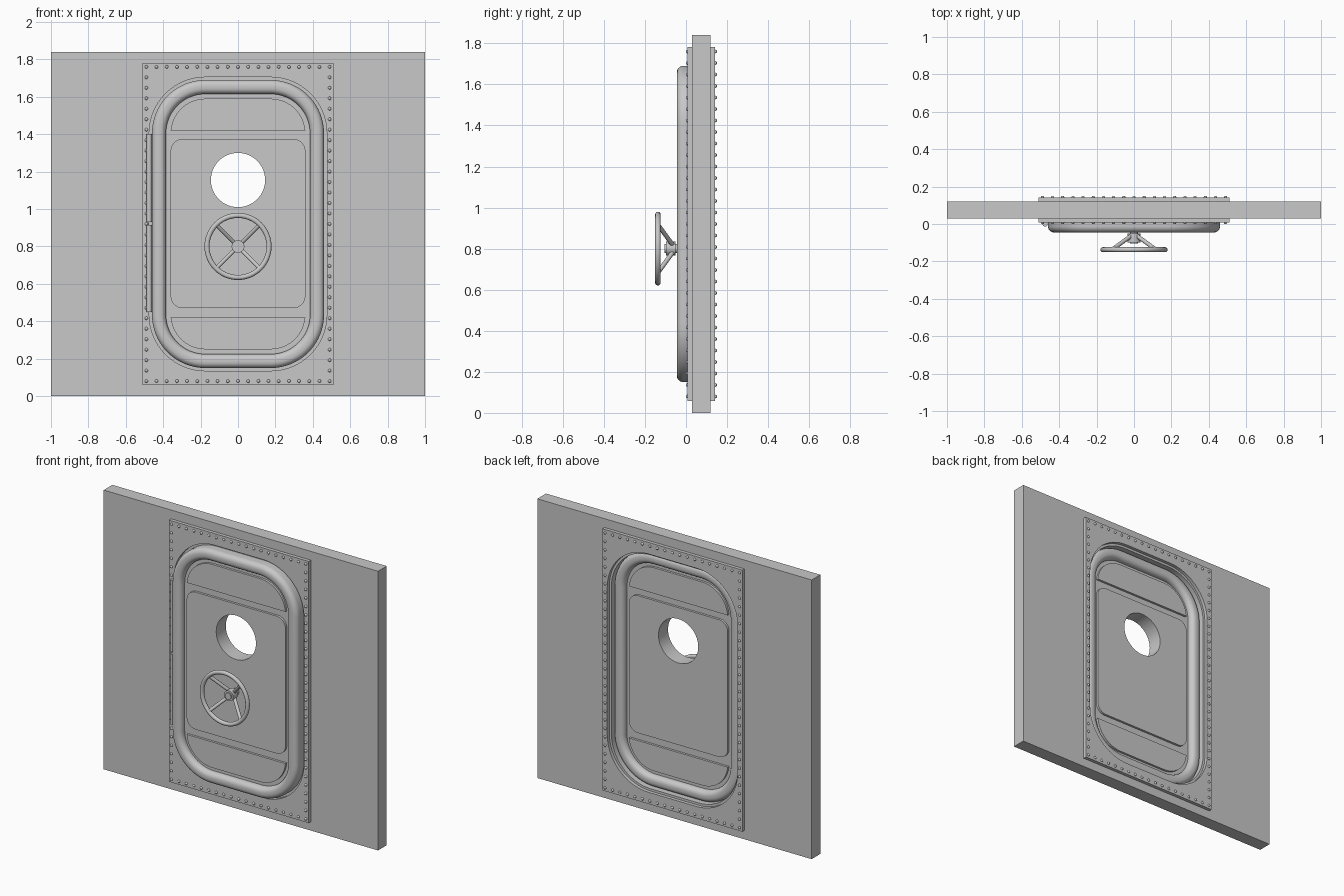
import bpy, bmesh, math
from mathutils import Vector, Matrix

cube = bpy.data.objects.get("Cube")
if cube:
    bpy.data.objects.remove(cube, do_unlink=True)

steel = bpy.data.materials.new("light grey steel")
steel.use_nodes = True
GREY = (0.58, 0.58, 0.58, 1)
steel.diffuse_color = GREY
steel.node_tree.nodes["Principled BSDF"].inputs["Base Color"].default_value = GREY

MID = 0.92        # height of the door centre
PORT = 1.155      # height of the porthole centre
HUB = 0.80        # height of the wheel centre
SEG = 16          # segments per rounded corner


def finish(bm, name):
    bmesh.ops.remove_doubles(bm, verts=bm.verts, dist=1e-5)
    bmesh.ops.recalc_face_normals(bm, faces=bm.faces)
    mesh = bpy.data.meshes.new(name)
    bm.to_mesh(mesh)
    bm.free()
    mesh.materials.append(steel)
    ob = bpy.data.objects.new(name, mesh)
    bpy.context.collection.objects.link(ob)
    bpy.ops.object.select_all(action='DESELECT')
    bpy.context.view_layer.objects.active = ob
    ob.select_set(True)
    bpy.ops.object.shade_smooth_by_angle(angle=math.radians(35))
    return ob


def outline(hw, hh, r, cz=MID):
    """Rounded rectangle as (x, z) points; r = hw = hh gives a circle."""
    pts = []
    for q, (sx, sz) in enumerate([(1, 1), (-1, 1), (-1, -1), (1, -1)]):
        for i in range(SEG + 1):
            a = math.pi / 2 * (q + i / SEG)
            pts.append((sx * (hw - r) + r * math.cos(a), cz + sz * (hh - r) + r * math.sin(a)))
    return pts


def door_outline(d):
    """Door opening shape shrunk inward by d."""
    return outline(0.475 - d, 0.785 - d, 0.30 - d)


def loft(name, rings):
    """Closed loft through (outline, y) rings."""
    bm = bmesh.new()
    loops = [[bm.verts.new((x, y, z)) for x, z in pts] for pts, y in rings]
    for k, a in enumerate(loops):
        b = loops[(k + 1) % len(loops)]
        for i in range(len(a)):
            j = (i + 1) % len(a)
            bm.faces.new((a[i], a[j], b[j], b[i]))
    return finish(bm, name)


def prism(name, pts, y0, y1):
    bm = bmesh.new()
    face = bm.faces.new([bm.verts.new((x, y0, z)) for x, z in pts])
    new = bmesh.ops.extrude_face_region(bm, geom=[face])["geom"]
    bmesh.ops.translate(bm, vec=(0, y1 - y0, 0),
                        verts=[v for v in new if isinstance(v, bmesh.types.BMVert)])
    # the source face survives extrusion only when it is rebuilt as a cap
    bm.verts.ensure_lookup_table()
    bmesh.ops.holes_fill(bm, edges=[e for e in bm.edges if e.is_boundary])
    return finish(bm, name)


def rod(name, p, q, r, segs=24):
    p, q = Vector(p), Vector(q)
    bm = bmesh.new()
    turn = Vector((0, 0, 1)).rotation_difference(q - p).to_matrix().to_4x4()
    bmesh.ops.create_cone(bm, cap_ends=True, segments=segs, radius1=r, radius2=r,
                          depth=(q - p).length, matrix=Matrix.Translation((p + q) / 2) @ turn)
    return finish(bm, name)


# Wall with door opening
seat = door_outline(0.015)
wall = outline(1, 0.92, 0)
loft("wall", [(wall, 0.03), (seat, 0.03), (seat, 0.12), (wall, 0.12)])

# Riveted frame plates on both sides
plate, opening = outline(0.51, 0.862, 0), door_outline(0)
for side, y0, y1 in [("front", 0.03, 0.008), ("back", 0.12, 0.142)]:
    loft(side + "_frame_plate", [(plate, y0), (opening, y0), (opening, y1), (plate, y1)])

    # Rivets along the plate edge
    bm = bmesh.new()
    cols, rows = 18, 30
    spots = [(0.49 * (2 * i / cols - 1), MID + s * 0.84) for i in range(cols + 1) for s in (-1, 1)]
    spots += [(s * 0.49, MID + 0.84 * (2 * i / rows - 1)) for i in range(1, rows) for s in (-1, 1)]
    for x, z in spots:
        bmesh.ops.create_uvsphere(bm, u_segments=10, v_segments=6, radius=0.009,
                                  matrix=Matrix.Translation((x, y1, z)))
    finish(bm, side + "_rivets")

# Rounded rim around the door, alike front and back
R = 0.032
arc = [math.pi / 2 * i / 6 for i in range(7)]
front = [(0.015 + R * (1 - math.cos(a)), -0.013 - R * math.sin(a)) for a in arc]
front += [(0.09 - R * (1 - math.cos(a)), -0.013 - R * math.sin(a)) for a in reversed(arc)]
back = [(d, 0.06 - y) for d, y in reversed(front)]
loft("door_rim", [(door_outline(d), y) for d, y in front + back])

# Door panel with raised middle field and porthole
base = door_outline(0.08)
field = outline(0.36, 0.4525, 0.065, 0.9225)
port = outline(0.145, 0.145, 0.145, PORT)
loft("door_panel", [(base, -0.005), (field, -0.005), (field, -0.02), (port, -0.02),
                    (port, 0.08), (field, 0.08), (field, 0.065), (base, 0.065)])

# Raised fields above and below
upper = [(x, z) for x, z in door_outline(0.115) if z > 1.422]
upper = [(0.36, 1.42)] + upper + [(-0.36, 1.42)]
prism("upper_field", upper, -0.02, 0.08)
prism("lower_field", [(x, 2 * MID - z) for x, z in upper], -0.02, 0.08)

# Hinge barrels
for name, z0, z1 in [("lower_hinge", 0.45, 0.915), ("upper_hinge", 0.93, 1.40)]:
    rod(name, (-0.475, 0, z0), (-0.475, 0, z1), 0.014, 16)

# Hand wheel ring
bm = bmesh.new()
ring, tube, major, minor = [], 0.0135, 48, 12
for i in range(major):
    a = 2 * math.pi * i / major
    row = []
    for j in range(minor):
        b = 2 * math.pi * j / minor
        rr = 0.166 + tube * math.cos(b)
        row.append(bm.verts.new((rr * math.cos(a), -0.137 + tube * math.sin(b), HUB + rr * math.sin(a))))
    ring.append(row)
for i in range(major):
    a, b = ring[i], ring[(i + 1) % major]
    for j in range(minor):
        k = (j + 1) % minor
        bm.faces.new((a[j], a[k], b[k], b[j]))
finish(bm, "wheel_ring")

# Wheel shaft, hub and slanted spokes
rod("wheel_shaft", (0, -0.105, HUB), (0, -0.015, HUB), 0.022)
rod("wheel_hub", (0, -0.098, HUB), (0, -0.05, HUB), 0.034)
for i in range(4):
    a = math.pi / 4 + i * math.pi / 2
    c, s = math.cos(a), math.sin(a)
    rod("wheel_spoke", (0.02 * c, -0.062, HUB + 0.02 * s),
        (0.166 * c, -0.137, HUB + 0.166 * s), 0.011, 12)
